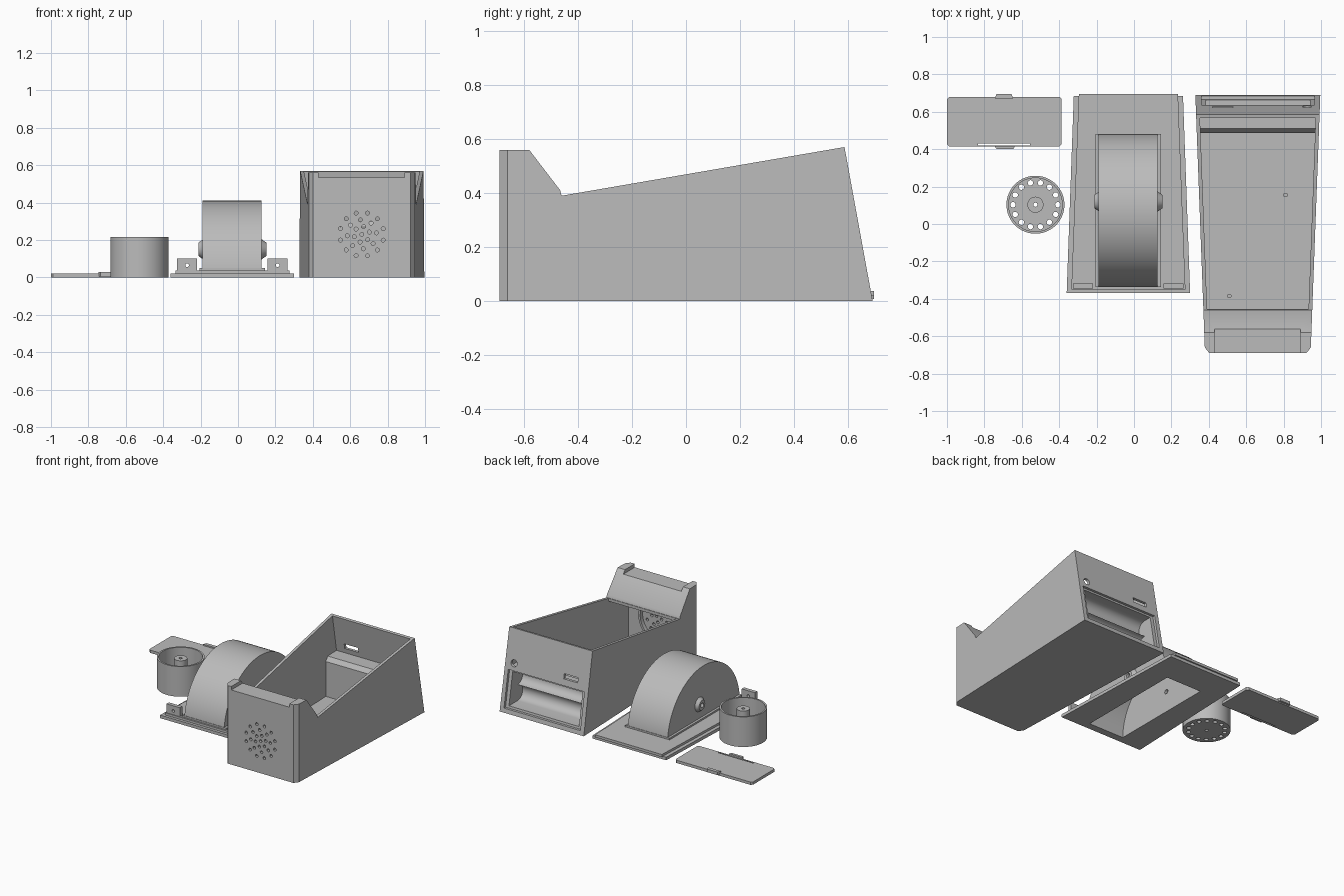
import bpy, bmesh, math
from mathutils import Matrix, Vector

if "Cube" in bpy.data.objects:
    bpy.data.objects.remove(bpy.data.objects["Cube"])

grey = bpy.data.materials.new("plain_grey")
grey.diffuse_color = (0.5, 0.5, 0.5, 1)
grey.use_nodes = True
grey.node_tree.nodes["Principled BSDF"].inputs["Base Color"].default_value = grey.diffuse_color


def finish(name, bm):
    bmesh.ops.recalc_face_normals(bm, faces=bm.faces)
    me = bpy.data.meshes.new(name)
    bm.to_mesh(me)
    bm.free()
    ob = bpy.data.objects.new(name, me)
    bpy.context.collection.objects.link(ob)
    me.materials.append(grey)
    return ob


def prism(name, pts, a, b, axis="z"):
    """Extrude a 2D outline: along z it is (x, y), along x it is (y, z).
    For axis x, a and b may be functions of y."""
    bm = bmesh.new()
    rings = []
    for lim in (a, b):
        ring = []
        for p, q in pts:
            if axis == "z":
                co = (p, q, lim)
            else:
                co = (lim(p) if callable(lim) else lim, p, q)
            ring.append(bm.verts.new(co))
        rings.append(ring)
    n = len(pts)
    bm.faces.new(rings[0])
    bm.faces.new(rings[1])
    for i in range(n):
        j = (i + 1) % n
        bm.faces.new((rings[0][i], rings[0][j], rings[1][j], rings[1][i]))
    return finish(name, bm)


def box(name, x0, x1, y0, y1, z0, z1):
    return prism(name, [(x0, y0), (x1, y0), (x1, y1), (x0, y1)], z0, z1)


def rods(name, centres, r, depth, axis="z", seg=16, r2=None):
    """One object holding a cylinder (or cone) at each centre."""
    bm = bmesh.new()
    rot = {"z": Matrix(), "y": Matrix.Rotation(math.pi / 2, 4, "X"),
           "x": Matrix.Rotation(math.pi / 2, 4, "Y")}[axis]
    for c in centres:
        bmesh.ops.create_cone(bm, cap_ends=True, segments=seg, radius1=r,
                              radius2=r if r2 is None else r2, depth=depth,
                              matrix=Matrix.Translation(Vector(c)) @ rot)
    return finish(name, bm)


def boolean(ob, others, op="DIFFERENCE"):
    for o in others:
        m = ob.modifiers.new("bool", "BOOLEAN")
        m.object, m.operation, m.solver = o, op, "EXACT"
    bpy.context.view_layer.update()
    dg = bpy.context.evaluated_depsgraph_get()
    me = bpy.data.meshes.new_from_object(ob.evaluated_get(dg))
    ob.modifiers.clear()
    ob.data = me
    for o in others:
        bpy.data.objects.remove(o)
    return ob


def circle(cx, cy, r, n, a0=0.0, a1=2 * math.pi):
    return [(cx + r * math.cos(a0 + (a1 - a0) * i / n),
             cy + r * math.sin(a0 + (a1 - a0) * i / n)) for i in range(n + 1)]


# ---- tapered case with leaning back wall ----
CX = 0.662


def half(y):
    return 0.334 + (y - 0.69) * 0.0374


def back(z):
    return 0.69 - 0.1826 * z


outer = [(-0.69, 0), (0.69, 0), (back(0.57), 0.57), (-0.46, 0.39), (-0.465, 0.41),
         (-0.58, 0.56), (-0.69, 0.56)]
case = prism("case", outer, lambda y: CX - half(y), lambda y: CX + half(y), "x")
inner = [(-0.668, 0.02), (0.487, 0.02), (0.487, 0.27), (0.51, 0.30), (back(0.30) - 0.02, 0.30),
         (back(0.8) - 0.02, 0.8), (-0.455, 0.8), (-0.455, 0.37), (-0.48, 0.37),
         (-0.59, 0.51), (-0.668, 0.51)]
cuts = [prism("cavity", inner, lambda y: CX - half(y) + 0.02, lambda y: CX + half(y) - 0.02, "x")]
# chamfered front corners
for s in (-1, 1):
    cuts.append(prism("corner", [(CX + s * 0.2835, -0.66), (CX + s * 0.26, -0.69),
                                 (CX + s * 0.26, -0.75), (CX + s * 0.33, -0.75),
                                 (CX + s * 0.33, -0.66)], -0.1, 0.7))
# notch in the front top edge
cuts.append(box("notch", 0.43, 0.89, -0.8, -0.56, 0.535, 0.7))
# battery bay: door ledge, then two cradles
cuts.append(prism("ledge", [(back(0.03) - 0.018, 0.03), (0.8, 0.03), (0.8, 0.29),
                            (back(0.29) - 0.018, 0.29)], 0.36, 0.965, "x"))
bay = [(0.8, 0.275)] + circle(0.565, 0.2175, 0.0575, 10, math.pi / 2, 1.5 * math.pi) \
    + circle(0.565, 0.1025, 0.0575, 10, math.pi / 2, 1.5 * math.pi)[1:] + [(0.8, 0.045)]
cuts.append(prism("bay", bay, 0.385, 0.94, "x"))
# rear socket, rear round hole, speaker holes
cuts.append(box("socket", 0.42, 0.53, 0.55, 0.75, 0.335, 0.37))
cuts.append(rods("jack", [(0.925, 0.64, 0.34)], 0.024, 0.2, "y"))
holes = []
for n, r, off in ((1, 0, 0), (6, 0.042, 0.3), (8, 0.078, 0.1), (12, 0.118, 0.26)):
    holes += [(CX + r * math.cos(off + k * 2 * math.pi / n), -0.69,
               0.23 + r * math.sin(off + k * 2 * math.pi / n)) for k in range(n)]
cuts.append(rods("speaker_holes", holes, 0.0105, 0.1, "y", 12))
boolean(case, cuts)

# speaker seat ring and floor pegs inside the case
boolean(rods("speaker_ring", [(CX, -0.655, 0.23)], 0.165, 0.03, "y", 40),
        [rods("bore", [(CX, -0.655, 0.23)], 0.15, 0.1, "y", 40)])
rods("floor_pegs", [(0.81, 0.155, 0.03), (0.51, -0.385, 0.03)], 0.012, 0.03)

# ---- lid with half-round wheel housing ----
LX, WY = -0.03, 0.072
lid = prism("lid", [(-0.36, -0.37), (0.30, -0.37), (0.262, 0.685), (-0.322, 0.685)], 0, 0.022)
step = prism("step", [(-0.335, -0.35), (0.275, -0.35), (0.235, 0.695), (-0.295, 0.695)], 0.02, 0.038)
arch = prism("arch", circle(WY, 0, 0.41, 48, 0, math.pi), -0.19, 0.125, "x")
foot = box("foot", -0.207, 0.145, -0.338, 0.482, 0.03, 0.05)
hubs = [rods("hub", [(-0.195, 0.12, 0.15)], 0.035, 0.035, "x", 24, 0.06),
        rods("hub", [(0.135, 0.12, 0.15)], 0.06, 0.035, "x", 24, 0.035)]
boolean(lid, [step, arch, foot] + hubs, "UNION")
hollow = circle(WY, 0, 0.39, 48, 0, math.pi)
hollow = [(WY + 0.39, -0.1)] + hollow + [(WY - 0.39, -0.1)]
boolean(lid, [prism("hollow", hollow, -0.172, 0.107, "x"),
              rods("axle", [(LX, 0.12, 0.15)], 0.016, 0.6, "x")])
# upright screw tabs at the front of the lid
for i, x in enumerate((-0.272, 0.212)):
    tab = box("screw_tab_%d" % (i + 1), x - 0.053, x + 0.053, -0.345, -0.318, 0.03, 0.102)
    boolean(tab, [rods("screw", [(x, -0.33, 0.065)], 0.01, 0.1, "y")])

# ---- round cup with drain holes and centre post ----
UX, UY = -0.527, 0.103
cup = rods("cup", [(UX, UY, 0.108)], 0.155, 0.216, seg=64)
bore = boolean(rods("bore", [(UX, UY, 0.22)], 0.143, 0.40, seg=64),
               [rods("post", [(UX, UY, 0.1)], 0.043, 0.21, seg=32)])
drain = [(p, q, 0) for p, q in circle(UX, UY, 0.12, 14)[:-1]]
boolean(cup, [bore, rods("drain", drain, 0.0145, 0.2),
              rods("pin", [(UX, UY, 0.1)], 0.011, 0.5)])

# ---- battery door with latch tabs ----
c = 0.012
door = prism("battery_door", [(-1 + c, 0.415), (-0.387 - c, 0.415), (-0.387, 0.415 + c),
                              (-0.387, 0.68 - c), (-0.387 - c, 0.68), (-1 + c, 0.68),
                              (-1, 0.68 - c), (-1, 0.415 + c)], 0, 0.02)
boolean(door, [box("slit", -0.835, -0.555, 0.42, 0.43, -0.1, 0.1)])
prism("door_hook", [(-0.745, 0.67), (-0.645, 0.67), (-0.655, 0.695), (-0.735, 0.695)], 0.008, 0.03)
prism("door_latch", [(-0.735, 0.40), (-0.645, 0.40), (-0.635, 0.418), (-0.745, 0.418)], 0.005, 0.03)

# smooth the curved surfaces, keep hard edges
bpy.ops.object.select_all(action="DESELECT")
for ob in bpy.context.scene.objects:
    ob.select_set(True)
    bpy.context.view_layer.objects.active = ob
bpy.ops.object.shade_smooth_by_angle(angle=math.radians(30))
